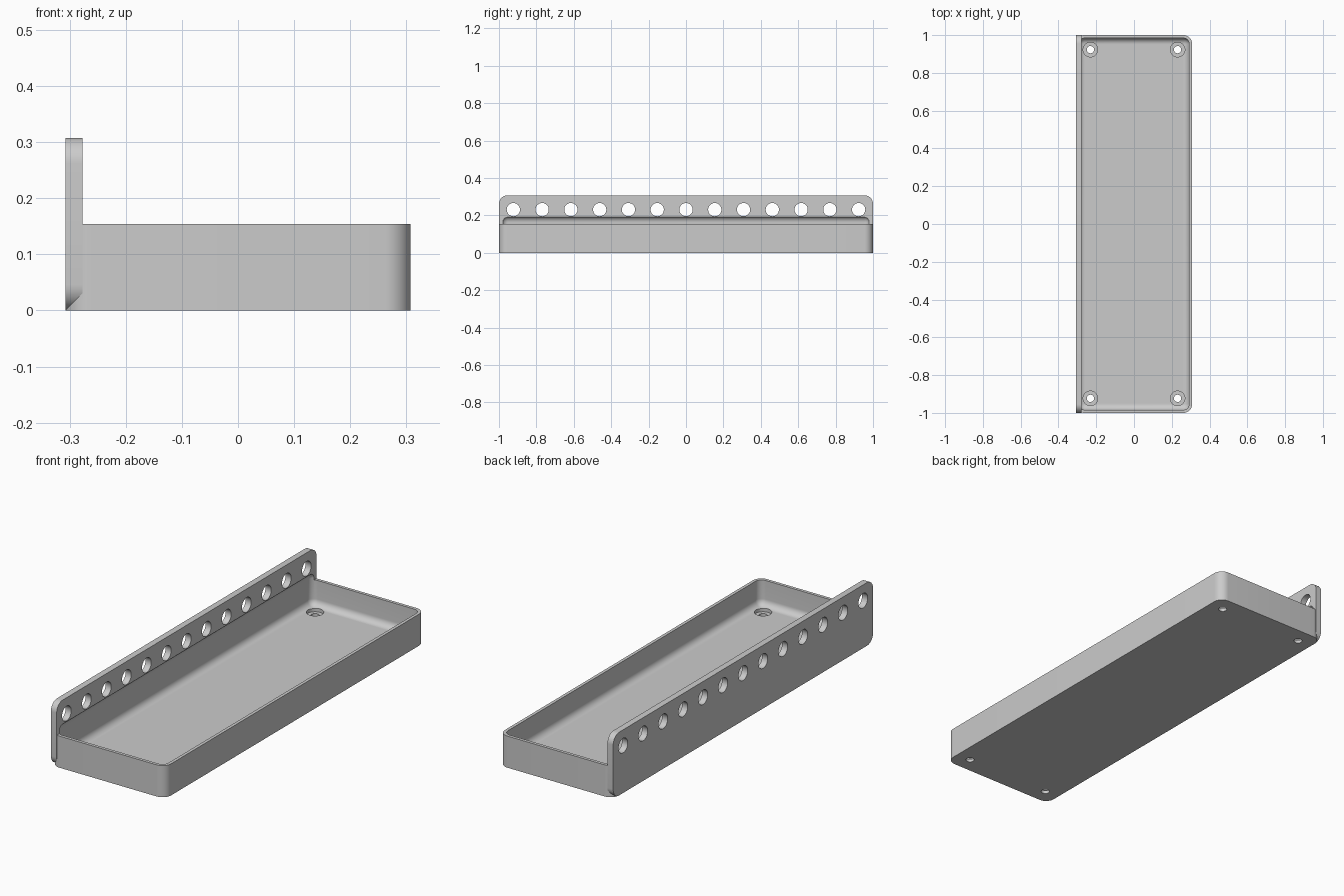
import bpy
import bmesh
from mathutils import Matrix, Vector

if "Cube" in bpy.data.objects:
    bpy.data.objects.remove(bpy.data.objects["Cube"], do_unlink=True)

U = 2 / 13            # hole pitch, which sets every size
HX, HY = 2 * U, 6.5 * U
PLATE, FLOOR, WALL = 0.2 * U, 0.2 * U, 0.1 * U
R_OUT, R_IN = 0.3 * U, 0.21 * U

grey = bpy.data.materials.new("light grey plastic")
grey.use_nodes = True
COLOUR = (0.6, 0.6, 0.6, 1)
grey.diffuse_color = COLOUR
grey.node_tree.nodes["Principled BSDF"].inputs["Base Color"].default_value = COLOUR


def finish(name, bm, helper=False):
    mesh = bpy.data.meshes.new(name)
    bm.to_mesh(mesh)
    bm.free()
    mesh.materials.append(grey)
    obj = bpy.data.objects.new(name, mesh)
    bpy.context.collection.objects.link(obj)
    obj.hide_render = helper
    return obj


def rounded_box(name, low, high, radius, axis=None, helper=False):
    """Box with rounded edges: those along one axis, or all of them."""
    low, high = Vector(low), Vector(high)
    bm = bmesh.new()
    bmesh.ops.create_cube(bm, size=1)
    for v in bm.verts:
        v.co = (low + high) / 2 + v.co * (high - low)
    edges = [e for e in bm.edges if axis is None
             or abs((e.verts[0].co - e.verts[1].co).normalized()[axis]) > 0.9]
    bmesh.ops.bevel(bm, geom=edges, offset=radius, segments=10,
                    profile=0.5, affect='EDGES', clamp_overlap=True)
    return finish(name, bm, helper)


def add_cylinder(bm, centre, radius, depth, along_x=False):
    turn = Matrix.Rotation(1.5707963, 4, 'Y') if along_x else Matrix()
    bmesh.ops.create_cone(bm, cap_ends=True, segments=48, radius1=radius,
                          radius2=radius, depth=depth,
                          matrix=Matrix.Translation(centre) @ turn)


def boolean(target, tool, operation):
    mod = target.modifiers.new(tool.name, 'BOOLEAN')
    mod.operation = operation
    mod.solver = 'EXACT'
    mod.object = tool
    bpy.context.view_layer.objects.active = target
    bpy.ops.object.modifier_apply(modifier=mod.name)
    bpy.data.objects.remove(tool, do_unlink=True)


# Tray block joined to the tall mounting plate
tray = rounded_box("tray_with_mounting_plate", (-HX, -HY, 0), (HX, HY, U), R_OUT, axis=2)
plate = rounded_box("mounting_plate", (-HX, -HY, 0), (PLATE - HX, HY, 2 * U),
                    R_OUT, axis=0, helper=True)
boolean(tray, plate, 'UNION')

# Hollow with soft edges, cutting a little into the plate
hollow = rounded_box("hollow_cutter", (WALL - HX, WALL - HY, FLOOR),
                     (HX - WALL, HY - WALL, 1.27 * U), R_IN, helper=True)
boolean(tray, hollow, 'DIFFERENCE')

# Row of round holes through the plate
bm = bmesh.new()
for i in range(13):
    add_cylinder(bm, (-HX, (i - 6) * U, 1.5 * U), 0.23 * U, U, along_x=True)
boolean(tray, finish("plate_hole_cutter", bm, True), 'DIFFERENCE')

# Stepped screw holes in the floor corners: shaft, then wider head recess
for name, radius, bottom in (("shaft", 0.125 * U, -U), ("head", 0.25 * U, FLOOR / 2)):
    bm = bmesh.new()
    top = 0.6 * U
    for sx in (-1, 1):
        for sy in (-1, 1):
            add_cylinder(bm, (sx * 1.5 * U, sy * 6 * U, (top + bottom) / 2),
                         radius, top - bottom)
    boolean(tray, finish(name + "_cutter", bm, True), 'DIFFERENCE')

# Smooth curves, crisp edges
bpy.ops.object.select_all(action='DESELECT')
tray.select_set(True)
bpy.context.view_layer.objects.active = tray
bpy.ops.object.shade_smooth_by_angle(angle=0.5)
